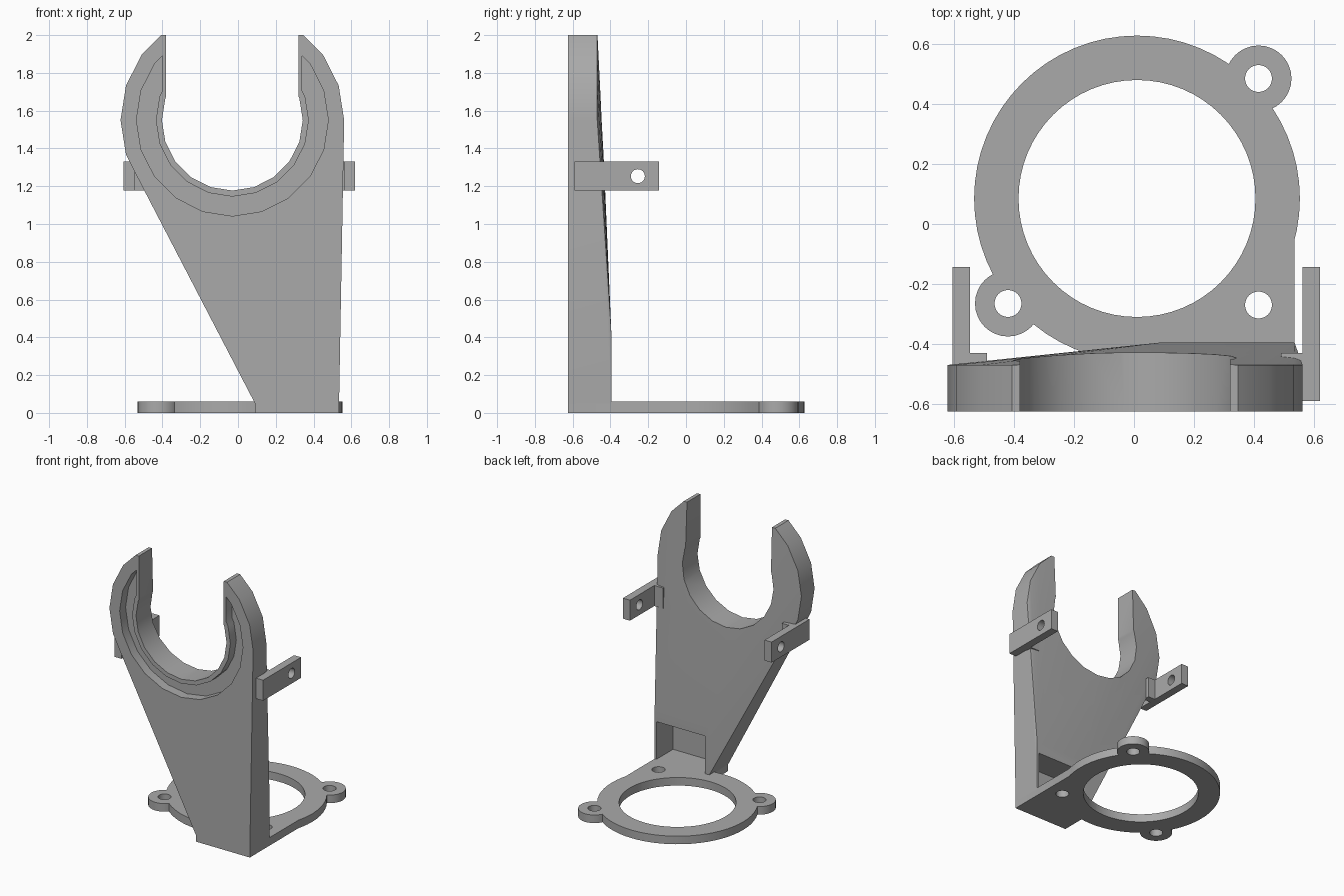
import bpy, bmesh, math
from mathutils import Matrix, Vector

cube = bpy.data.objects.get("Cube")
if cube:
    bpy.data.objects.remove(cube, do_unlink=True)

grey = bpy.data.materials.new("plain grey")
grey.use_nodes = True
grey.diffuse_color = (0.4, 0.4, 0.4, 1)
grey.node_tree.nodes["Principled BSDF"].inputs["Base Color"].default_value = (0.4, 0.4, 0.4, 1)


def make(name, bm):
    bmesh.ops.recalc_face_normals(bm, faces=bm.faces)
    mesh = bpy.data.meshes.new(name)
    bm.to_mesh(mesh)
    bm.free()
    mesh.materials.append(grey)
    obj = bpy.data.objects.new(name, mesh)
    bpy.context.collection.objects.link(obj)
    return obj


def box(name, x, y, z):
    bm = bmesh.new()
    bmesh.ops.create_cube(bm, size=1)
    for v in bm.verts:
        v.co = Vector([r[0] if c < 0 else r[1] for c, r in zip(v.co, (x, y, z))])
    return make(name, bm)


def cylinder(name, axis, centre, radius, span, sides):
    """Cylinder along X, Y or Z; span is its extent on that axis."""
    turn = {"X": Matrix.Rotation(math.pi / 2, 4, "Y"),
            "Y": Matrix.Rotation(math.pi / 2, 4, "X"), "Z": Matrix()}[axis]
    mid = list(centre)
    mid.insert("XYZ".index(axis), sum(span) / 2)
    bm = bmesh.new()
    bmesh.ops.create_cone(bm, cap_ends=True, segments=sides, radius1=radius, radius2=radius,
                          depth=span[1] - span[0], matrix=Matrix.Translation(mid) @ turn)
    return make(name, bm)


def combine(obj, tools, operation):
    """Apply booleans one by one and drop the tools."""
    for tool in tools:
        mod = obj.modifiers.new("cut", "BOOLEAN")
        mod.object, mod.operation, mod.solver = tool, operation, "EXACT"
        bpy.context.view_layer.objects.active = obj
        bpy.ops.object.modifier_apply(modifier=mod.name)
        bpy.data.objects.remove(tool, do_unlink=True)
    return obj


def finish(obj):
    bpy.ops.object.select_all(action="DESELECT")
    obj.select_set(True)
    bpy.context.view_layer.objects.active = obj
    bpy.ops.object.shade_smooth_by_angle(angle=math.radians(30))


# Base ring with a foot block and two screw tabs
THICK = 0.06
HOLES = [(0.415, 0.485), (-0.42, -0.265), (0.415, -0.27)]
base = cylinder("base_ring", "Z", (0.01, 0.085), 0.543, (0, THICK), 64)
tabs = [cylinder("tab", "Z", c, 0.11, (0, THICK), 32) for c in HOLES[:2]]
foot = box("foot", (0.09, 0.535), (-0.625, -0.04), (0, THICK))
combine(base, tabs + [foot], "UNION")
bores = [cylinder("bore", "Z", (0.01, 0.085), 0.395, (-0.1, 0.2), 64)]
bores += [cylinder("bore", "Z", c, 0.045, (-0.1, 0.2), 24) for c in HOLES]
combine(base, bores, "DIFFERENCE")
finish(base)

# Upright plate: hull from the lower block to the round head
HEAD = (-0.03, 1.55)
FRONT, BACK = -0.625, -0.47
bm = bmesh.new()
for y in (FRONT, BACK):
    for i in range(20):
        a = math.tau * i / 20
        bm.verts.new((HEAD[0] + 0.592 * math.cos(a), y, HEAD[1] + 0.592 * math.sin(a)))
for y in (FRONT, -0.395):
    for x in (0.09, 0.535):
        for z in (0.05, 0.42):
            bm.verts.new((x, y, z))
hull = bmesh.ops.convex_hull(bm, input=bm.verts)
bmesh.ops.delete(bm, geom=[v for v in bm.verts if not v.link_faces], context="VERTS")
bmesh.ops.dissolve_limit(bm, angle_limit=0.002, verts=bm.verts, edges=bm.edges)
plate = make("upright_plate", bm)


def opening(radius, half):
    """Round hole with a slot running up out of it."""
    hole = cylinder("hole", "Y", HEAD, radius, (-0.9, -0.2), 20)
    slot = box("slot", (HEAD[0] - half, HEAD[0] + half), (-0.9, -0.2), (HEAD[1], 2.4))
    return [hole, slot]


# Groove in the front of the head, leaving a thin lip at the opening
groove = cylinder("groove", "Y", HEAD, 0.508, (-0.7, -0.555), 20)
combine(groove, opening(0.405, 0.37), "DIFFERENCE")
top_cut = box("top_cut", (-1, 1), (-1, 0), (2, 2.5))
pocket = box("pocket", (0.12, 0.52), (-0.59, -0.2), (THICK, 0.34))
combine(plate, [groove, top_cut, pocket] + opening(0.373, 0.35), "DIFFERENCE")
finish(plate)

# Side brackets: drilled strap plus a short lug into the plate
for name, side in (("left_bracket", 1), ("right_bracket", -1)):
    outer, inner, tip = side * 0.62, side * 0.562, side * 0.49
    if side < 0:
        outer, inner = -0.605, -0.547
    z = (1.177, 1.33)
    strap = box(name, sorted((outer, inner)), (-0.59, -0.143), z)
    lug = box("lug", sorted((outer, tip)), (-0.48, -0.43), z)
    combine(strap, [lug], "UNION")
    drill = cylinder("drill", "X", (-0.255, 1.253), 0.037, (-1, 1), 24)
    combine(strap, [drill], "DIFFERENCE")
    finish(strap)
